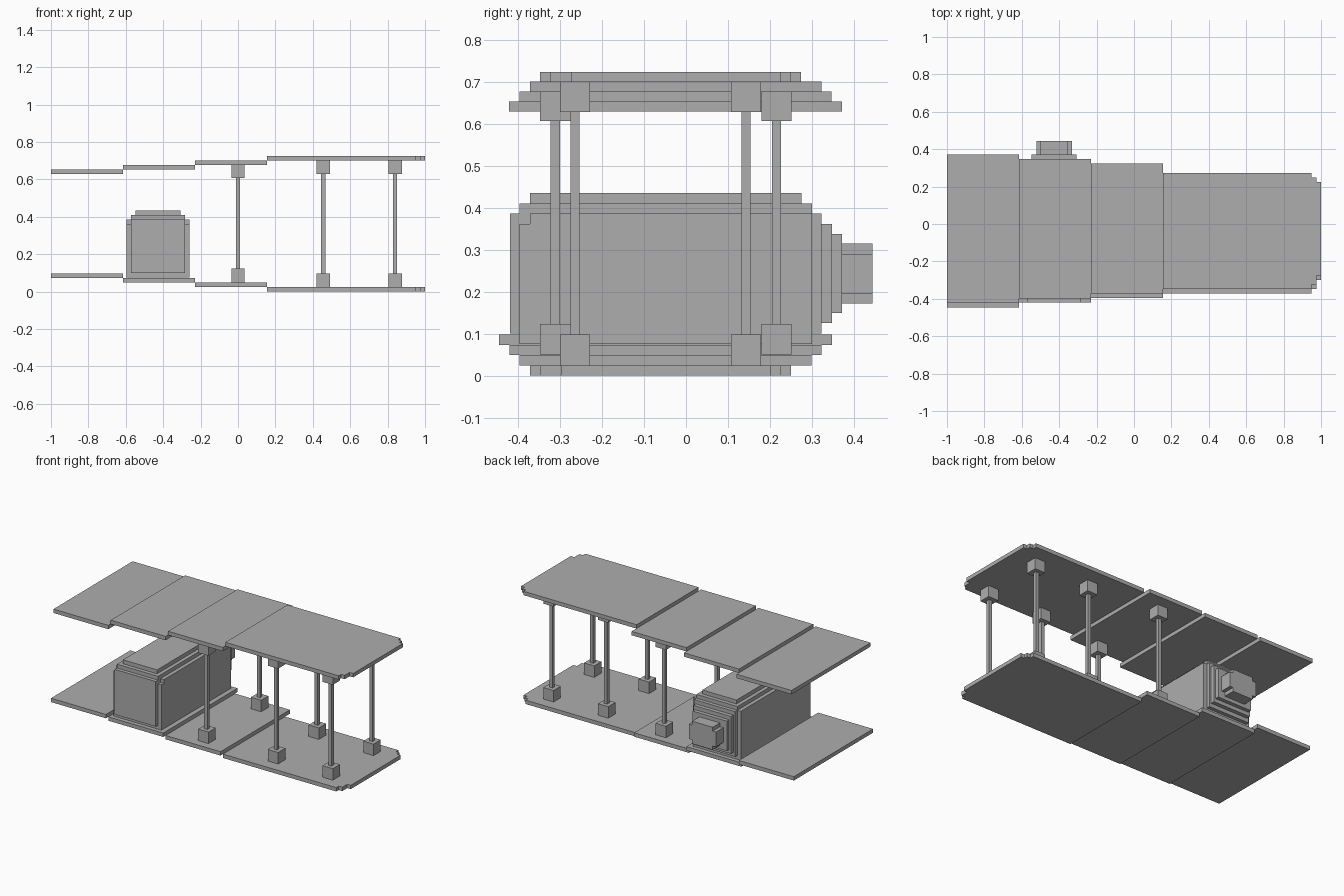
import bpy
import bmesh

cube = bpy.data.objects.get("Cube")
if cube:
    bpy.data.objects.remove(cube, do_unlink=True)

grey = bpy.data.materials.new("plain grey")
grey.use_nodes = True
grey.diffuse_color = (0.42, 0.42, 0.42, 1)
grey.node_tree.nodes["Principled BSDF"].inputs["Base Color"].default_value = grey.diffuse_color


def prism(name, outline, axis, low, high):
    """Extrude a 2D outline along the y or z axis."""
    bm = bmesh.new()
    place = (lambda a, b: (a, low, b)) if axis == "y" else (lambda a, b: (a, b, low))
    face = bm.faces.new([bm.verts.new(place(a, b)) for a, b in outline])
    new = bmesh.ops.extrude_face_region(bm, geom=[face])["geom"]
    shift = (0, high - low, 0) if axis == "y" else (0, 0, high - low)
    bmesh.ops.translate(bm, vec=shift, verts=[v for v in new if isinstance(v, bmesh.types.BMVert)])
    bmesh.ops.recalc_face_normals(bm, faces=bm.faces)
    mesh = bpy.data.meshes.new(name)
    bm.to_mesh(mesh)
    bm.free()
    mesh.materials.append(grey)
    obj = bpy.data.objects.new(name, mesh)
    bpy.context.collection.objects.link(obj)
    return obj


def box(name, x, y, z):
    outline = [(x[0], y[0]), (x[1], y[0]), (x[1], y[1]), (x[0], y[1])]
    return prism(name, outline, "z", *z)


# Wing panels, each one stepped in height and depth
T = 0.0245
X_EDGES = [1.0, 0.155, -0.23, -0.615, -1.0]
for wing, front, back, z0, rise in (("lower", -0.372, 0.25, 0.0, T),
                                    ("upper", -0.348, 0.274, 0.7, -T * 0.96)):
    # Outer panel with stair-cut tip corners
    outline = [(X_EDGES[1], front), (0.95, front), (0.95, front + T),
               (0.975, front + T), (0.975, front + 3 * T), (1, front + 3 * T),
               (1, back - 2 * T), (0.975, back - 2 * T), (0.975, back - T),
               (0.95, back - T), (0.95, back), (X_EDGES[1], back)]
    prism(wing + "_wing_tip_panel", outline, "z", z0, z0 + T)
    for i in (1, 2, 3):
        z = z0 + i * rise
        box(f"{wing}_wing_panel_{i}", (X_EDGES[i + 1], X_EDGES[i]),
            (front - i * T, back + (i + 1) * T), (z, z + T))

# Struts with square sockets at both ends
STRUTS = [(0.0, (-0.312, 0.216), 0.05, 0.68),
          (0.456, (-0.265, 0.143), 0.0245, 0.702),
          (0.84, (-0.265, 0.143), 0.0245, 0.702)]
for n, (x, rows, bottom, top) in enumerate(STRUTS):
    for side, y in zip(("front", "back"), rows):
        label = f"{side}_strut_{n + 1}"
        box(label, (x - 0.011, x + 0.011), (y - 0.011, y + 0.011), (bottom, top))
        for end, z in (("lower", bottom), ("upper", top - 0.073)):
            box(f"{label}_{end}_socket", (x - 0.036, x + 0.036),
                (y - 0.036, y + 0.036), (z, z + 0.073))

# Engine pod: overlapping boxes give the stepped edges
CX = -0.427
POD = [("pod_body", 0.168, (-0.372, 0.3), (0.075, 0.386)),
       ("pod_front_rim", 0.168, (-0.397, 0.0), (0.075, 0.362)),
       ("pod_front_plate", 0.144, (-0.42, 0.0), (0.1, 0.386)),
       ("pod_roof", 0.144, (-0.397, 0.3), (0.075, 0.41)),
       ("pod_roof_cap", 0.12, (-0.372, 0.275), (0.1, 0.435)),
       ("pod_back_step_1", 0.144, (0.0, 0.323), (0.1, 0.386)),
       ("pod_back_step_2", 0.132, (0.0, 0.348), (0.125, 0.362)),
       ("pod_back_step_3", 0.12, (0.0, 0.372), (0.149, 0.338))]
for name, half, y, z in POD:
    box(name, (CX - half, CX + half), y, z)

# Rear outlet with notched corners
a, b = 0.095, 0.072
quarter = [(a, 0.047), (b, 0.047), (b, 0.0715)]
right_half = [(x, -z) for x, z in reversed(quarter)] + quarter
section = right_half + [(-x, -z) for x, z in right_half]
prism("pod_rear_outlet", [(CX + x, 0.243 + z) for x, z in section], "y", 0.36, 0.445)
